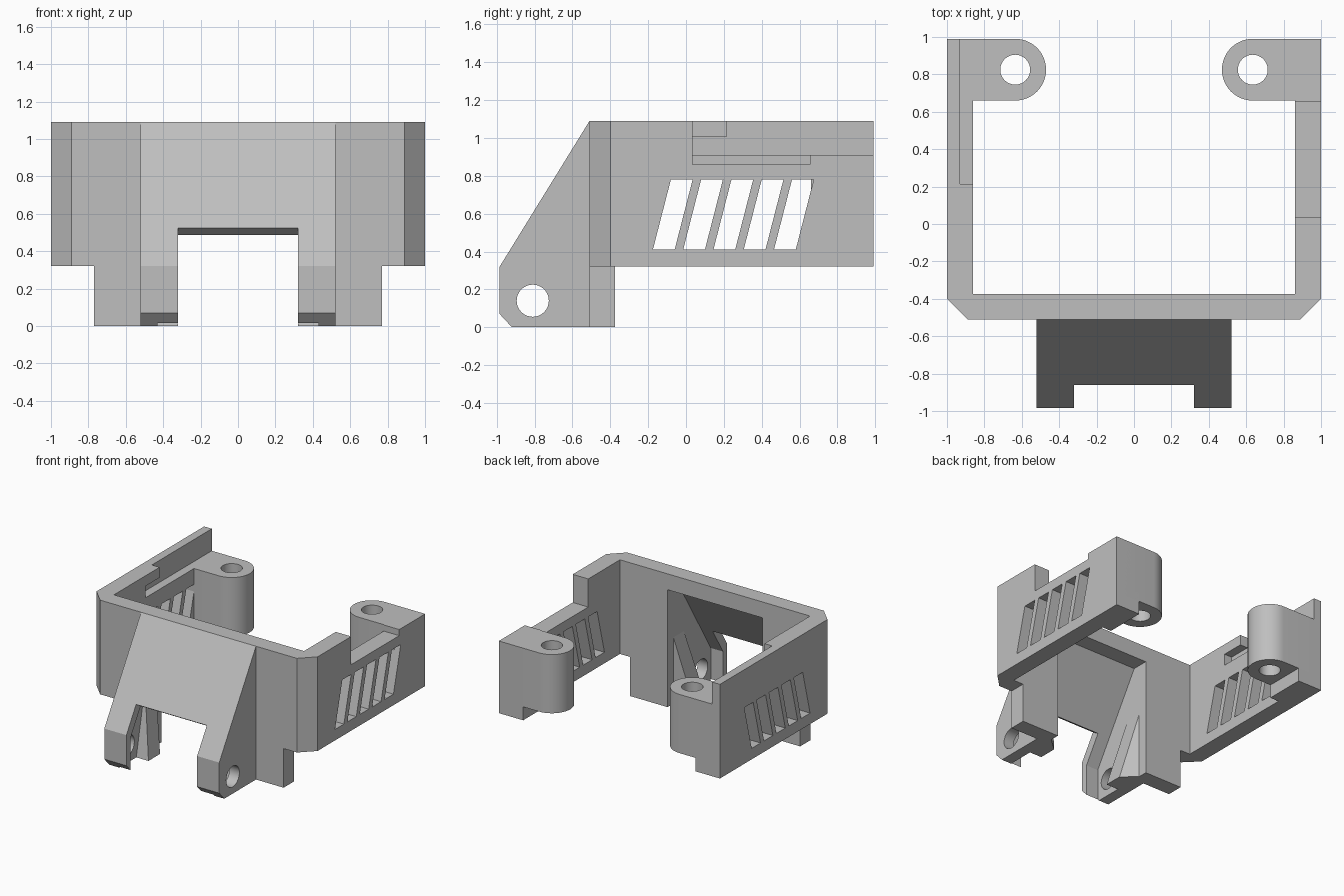
import bpy, bmesh
from math import sin, cos, pi, radians
from mathutils import Vector

cube = bpy.data.objects.get("Cube")
if cube:
    bpy.data.objects.remove(cube, do_unlink=True)

grey = bpy.data.materials.new("plain_grey")
grey.use_nodes = True
COLOUR = (0.52, 0.52, 0.52, 1)
grey.diffuse_color = COLOUR
grey.node_tree.nodes["Principled BSDF"].inputs["Base Color"].default_value = COLOUR


def finish(name, bm):
    bmesh.ops.recalc_face_normals(bm, faces=bm.faces[:])
    mesh = bpy.data.meshes.new(name)
    bm.to_mesh(mesh)
    bm.free()
    mesh.materials.append(grey)
    obj = bpy.data.objects.new(name, mesh)
    bpy.context.scene.collection.objects.link(obj)
    return obj


def prism(name, points, low, high, axis="z"):
    """Extrude a profile: xy points along z, or yz points along x."""
    bm = bmesh.new()
    place = (lambda p: (p[0], p[1], low)) if axis == "z" else (lambda p: (low, p[0], p[1]))
    face = bm.faces.new([bm.verts.new(place(p)) for p in points])
    top = bmesh.ops.extrude_face_region(bm, geom=[face])["geom"]
    step = Vector((0, 0, high - low)) if axis == "z" else Vector((high - low, 0, 0))
    bmesh.ops.translate(bm, vec=step, verts=[v for v in top if isinstance(v, bmesh.types.BMVert)])
    return finish(name, bm)


def box(name, x, y, z):
    x = sorted(x)
    return prism(name, [(x[0], y[0]), (x[1], y[0]), (x[1], y[1]), (x[0], y[1])], *z)


def arc(cx, cy, r, start=0.0, end=2 * pi, n=32):
    return [(cx + r * cos(start + (end - start) * i / n),
             cy + r * sin(start + (end - start) * i / n)) for i in range(n)]


def cut(obj, cutters):
    for c in cutters:
        c.hide_render = True
        mod = obj.modifiers.new("cut", "BOOLEAN")
        mod.operation, mod.solver, mod.object = "DIFFERENCE", "EXACT", c
    bpy.context.view_layer.update()
    graph = bpy.context.evaluated_depsgraph_get()
    mesh = bpy.data.meshes.new_from_object(obj.evaluated_get(graph))
    obj.modifiers.clear()
    obj.data = mesh
    for c in cutters:
        bpy.data.objects.remove(c, do_unlink=True)


def smooth(obj):
    bpy.ops.object.select_all(action="DESELECT")
    obj.select_set(True)
    bpy.context.view_layer.objects.active = obj
    bpy.ops.object.shade_smooth_by_angle(angle=radians(30))


def cavity():
    # hollow behind the sloped hood, open to the back and below
    return prism("hood_cavity", [(-0.935, -0.1), (-0.935, 0.27), (-0.51, 0.96),
                                 (-0.3, 0.96), (-0.3, -0.1)], -0.43, 0.43, "x")


# U-shaped frame with chamfered front corners
half = [(1, 0.99), (0.86, 0.99), (0.86, -0.375)]
outer = [(-0.89, -0.51), (0.89, -0.51), (1, -0.4)]
frame = prism("frame", [(-1, 0.99), (-1, -0.4)] + outer + half
              + [(-0.86, -0.375), (-0.86, 0.99)], 0.32, 1.09)
cutters = [
    cavity(),
    # lowered top of one side wall
    box("wall_step", (0.8, 1.1), (0.035, 1.1), (0.91, 1.2)),
    box("wall_dip", (0.8, 1.1), (0.035, 0.655), (0.86, 1.0)),
    # inner ledge and undercut lip of the other side wall
    box("ledge", (-0.93, -0.8), (0.215, 1.1), (0.91, 1.2)),
    box("undercut", (-0.93, -0.8), (0.03, 0.3), (0.91, 1.005)),
]
# slanted vents through both side walls
for i in range(5):
    y = -0.175 + 0.16 * i
    cutters.append(prism("vent", [(y, 0.41), (y + 0.115, 0.41),
                                  (y + 0.21, 0.78), (y + 0.095, 0.78)], -1.1, 1.1, "x"))
cut(frame, cutters)

# Sloped hood with two forked arms
hood = prism("hood", [(-0.51, 1.09), (-0.985, 0.32), (-0.985, 0.07), (-0.92, 0),
                      (-0.505, 0), (-0.505, 1.09)], -0.52, 0.52, "x")
fork_gap = prism("fork_gap", [(-1.1, -0.1), (-1.1, 0.67), (-0.86, 0.523),
                              (-0.77, 0.468), (-0.77, -0.1)], -0.32, 0.32, "x")
pin_hole = prism("pin_hole", arc(-0.81, 0.14, 0.085), -0.6, 0.6, "x")
cut(hood, [cavity(), fork_gap, pin_hole])
smooth(hood)

for side, s in (("left", 1), ("right", -1)):
    # Post below the front wall
    box(side + "_post", (0.43 * s, 0.77 * s), (-0.51, -0.375), (0, 0.33))

    # Tapered gusset bracing the post inside the hood
    bm = bmesh.new()
    for x, y, z in ((0.515, -0.375, 0.96), (0.515, -0.375, 0), (0.32, -0.55, 0),
                    (0.32, -0.7, 0), (0.515, -0.7, 0), (0.515, -0.5, 0.96)):
        bm.verts.new((x * s, y, z))
    bmesh.ops.convex_hull(bm, input=bm.verts[:])
    finish(side + "_gusset", bm)

    # Rounded rear screw boss with a raised underside
    shape = [(0.95, 0.99)] + arc(0.635, 0.825, 0.165, pi / 2, 1.5 * pi, 24)
    shape += [(0.635, 0.66), (0.95, 0.66)]
    boss = prism(side + "_boss", [(x * s, y) for x, y in shape], 0.43, 0.91)
    cut(boss, [prism("screw_hole", arc(0.635 * s, 0.825, 0.08), 0.3, 1.1)])
    smooth(boss)
    box(side + "_boss_foot", (0.78 * s, 0.95 * s), (0.66, 0.99), (0.32, 0.5))
